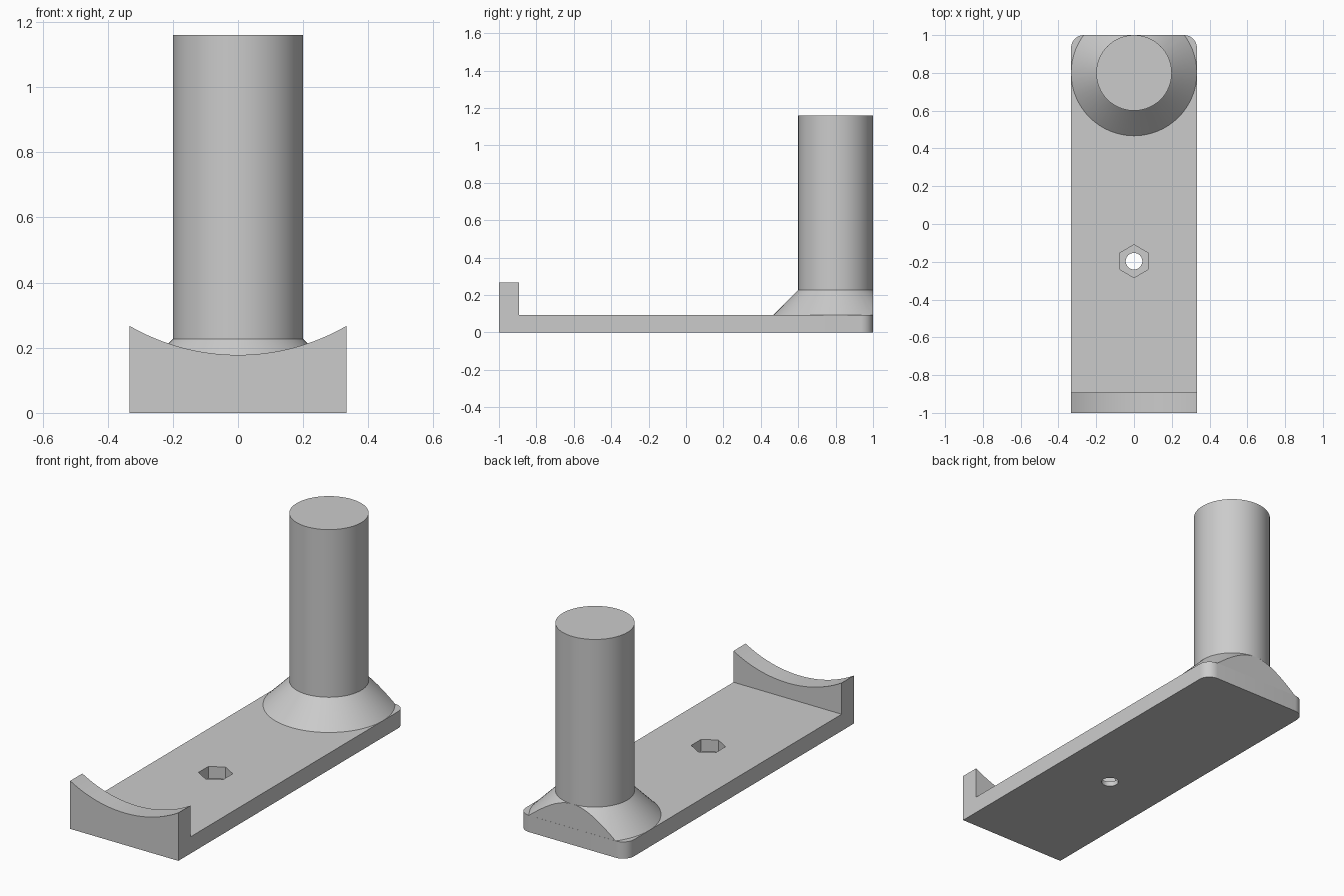
import bpy, bmesh, math
from mathutils import Vector

cube = bpy.data.objects.get("Cube")
if cube:
    bpy.data.objects.remove(cube, do_unlink=True)

HALF_W, BACK, FRONT = 0.333, 1.0, -1.0
PLATE_TOP, LIP_Y = 0.093, -0.893
POST_Y, POST_R = 0.8, 0.2

grey = bpy.data.materials.new("plain grey")
grey.use_nodes = True
colour = (0.6, 0.6, 0.6, 1)
grey.diffuse_color = colour
grey.node_tree.nodes["Principled BSDF"].inputs["Base Color"].default_value = colour


def finish(name, bm):
    bmesh.ops.recalc_face_normals(bm, faces=bm.faces[:])
    mesh = bpy.data.meshes.new(name)
    bm.to_mesh(mesh)
    bm.free()
    mesh.materials.append(grey)
    ob = bpy.data.objects.new(name, mesh)
    bpy.context.collection.objects.link(ob)
    return ob


def prism(name, points, direction):
    """Extrude a flat outline along a direction."""
    bm = bmesh.new()
    face = bm.faces.new([bm.verts.new(p) for p in points])
    grown = bmesh.ops.extrude_face_region(bm, geom=[face], use_keep_orig=True)
    verts = [g for g in grown["geom"] if isinstance(g, bmesh.types.BMVert)]
    bmesh.ops.translate(bm, verts=verts, vec=Vector(direction))
    return finish(name, bm)


def arc(cx, cy, r, start, end, steps):
    angles = [math.radians(start + (end - start) * i / steps) for i in range(steps + 1)]
    return [(cx + r * math.cos(a), cy + r * math.sin(a)) for a in angles]


def cut(target, cutter):
    mod = target.modifiers.new("cut", 'BOOLEAN')
    mod.operation, mod.solver, mod.object = 'DIFFERENCE', 'EXACT', cutter
    bpy.context.view_layer.objects.active = target
    bpy.ops.object.modifier_apply(modifier=mod.name)
    bpy.data.objects.remove(cutter, do_unlink=True)


def smooth(ob):
    bpy.ops.object.select_all(action='DESELECT')
    ob.select_set(True)
    bpy.context.view_layer.objects.active = ob
    bpy.ops.object.shade_smooth_by_angle(angle=math.radians(30))


# Base plate, rounded at its back corners
R = 0.067
outline = [(-HALF_W, LIP_Y), (HALF_W, LIP_Y)]
outline += arc(HALF_W - R, BACK - R, R, 0, 90, 10)
outline += arc(R - HALF_W, BACK - R, R, 90, 180, 10)
plate = prism("base_plate", [(x, y, 0) for x, y in outline], (0, 0, PLATE_TOP))

# Hexagonal nut pocket and the bolt hole through its floor
HOLE_Y = -0.197
for radius, sides, bottom in ((0.087, 6, 0.027), (0.044, 32, -0.1)):
    ring = arc(0, HOLE_Y, radius, 90, 450, sides)[:-1]
    cutter = prism("hole_cutter", [(x, y, bottom) for x, y in ring], (0, 0, 0.3))
    cutter.hide_render = True
    cut(plate, cutter)
smooth(plate)

# Front lip with a concave cradle top
R = 0.667
half = math.degrees(math.asin(HALF_W / R))
cradle = arc(0, 0.178 + R, R, 270 + half, 270 - half, 32)
profile = [(-HALF_W, 0), (HALF_W, 0)] + cradle
lip = prism("cradle_lip", [(x, FRONT, z) for x, z in profile], (0, LIP_Y - FRONT, 0))
smooth(lip)

# Flared foot, sliced flush with the back of the plate
bm = bmesh.new()
bmesh.ops.create_cone(bm, cap_ends=True, segments=64, radius1=HALF_W, radius2=POST_R, depth=0.134)
bmesh.ops.translate(bm, verts=bm.verts[:], vec=(0, POST_Y, PLATE_TOP + 0.067))
res = bmesh.ops.bisect_plane(bm, geom=bm.verts[:] + bm.edges[:] + bm.faces[:],
                             plane_co=(0, BACK - 0.0005, 0), plane_no=(0, 1, 0), clear_outer=True)
rim = [g for g in res["geom_cut"] if isinstance(g, bmesh.types.BMEdge)]
bmesh.ops.holes_fill(bm, edges=rim, sides=0)
smooth(finish("flared_foot", bm))

# Upright post
ring = arc(0, POST_Y, POST_R, 0, 360, 64)[:-1]
smooth(prism("upright_post", [(x, y, 0.227) for x, y in ring], (0, 0, 0.933)))
